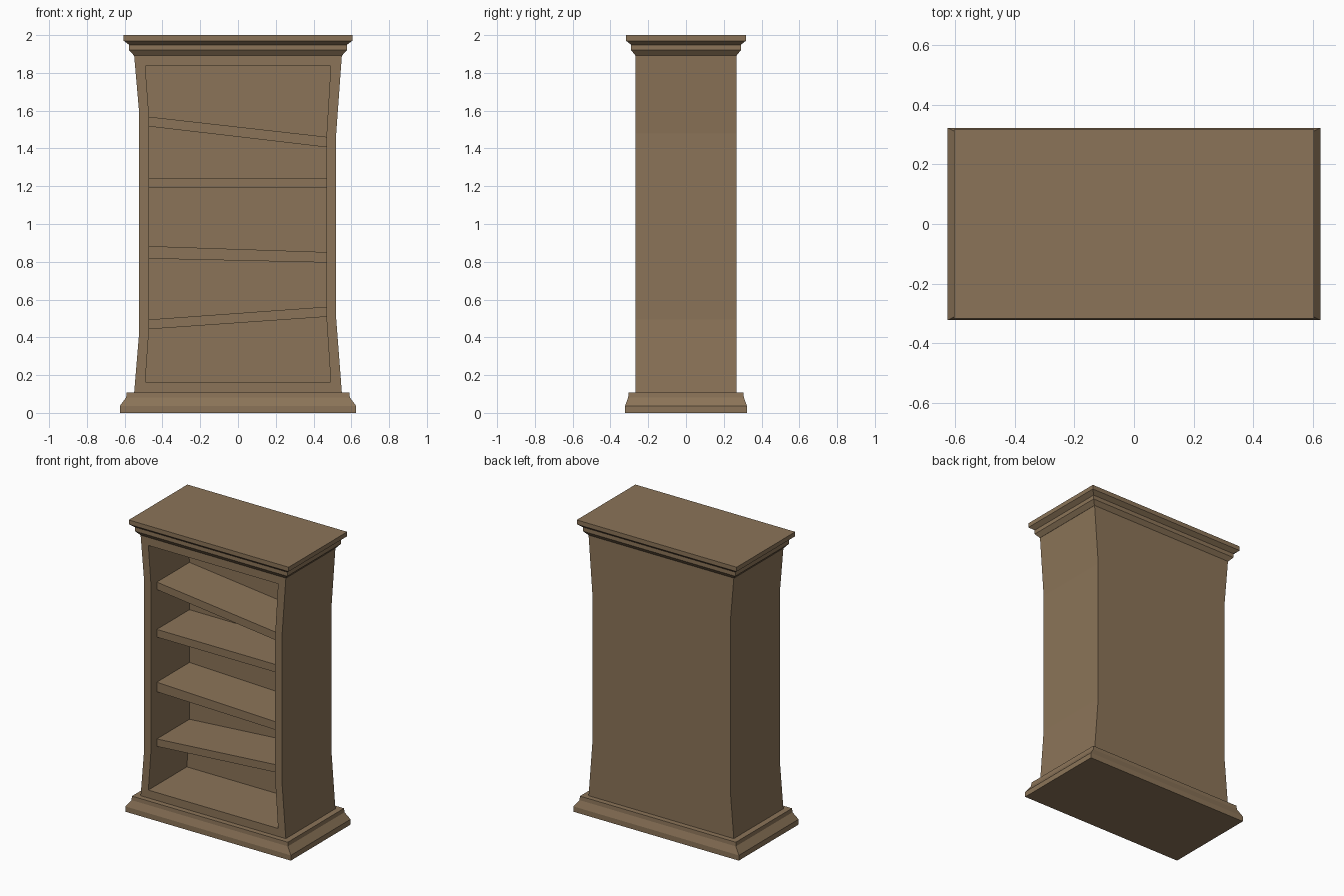
import bpy, bmesh

if "Cube" in bpy.data.objects:
    bpy.data.objects.remove(bpy.data.objects["Cube"])

wood = bpy.data.materials.new("brown_wood")
wood.diffuse_color = (0.26, 0.175, 0.098, 1)
wood.use_nodes = True
wood.node_tree.nodes["Principled BSDF"].inputs["Base Color"].default_value = wood.diffuse_color


def finish(bm, name):
    bmesh.ops.recalc_face_normals(bm, faces=bm.faces)
    mesh = bpy.data.meshes.new(name)
    bm.to_mesh(mesh)
    bm.free()
    mesh.materials.append(wood)
    ob = bpy.data.objects.new(name, mesh)
    bpy.context.collection.objects.link(ob)
    return ob


def bridge(bm, a, b):
    n = len(a)
    for i in range(n):
        j = (i + 1) % n
        bm.faces.new((a[i], a[j], b[j], b[i]))


def moulding(name, profile):
    """Stack of rectangles: (half width, half depth, height)."""
    bm = bmesh.new()
    rings = [[bm.verts.new((sx * x, sy * y, z))
              for sx, sy in ((-1, -1), (1, -1), (1, 1), (-1, 1))]
             for x, y, z in profile]
    for a, b in zip(rings, rings[1:]):
        bridge(bm, a, b)
    bm.faces.new(rings[0])
    bm.faces.new(rings[-1])
    return finish(bm, name)


# stepped plinth and cornice
moulding("plinth", [(0.626, 0.323, 0), (0.626, 0.323, 0.036),
                    (0.592, 0.306, 0.082), (0.590, 0.304, 0.109)])
moulding("cornice", [(0.551, 0.268, 1.892), (0.576, 0.290, 1.920),
                     (0.576, 0.290, 1.948), (0.605, 0.317, 1.970),
                     (0.605, 0.317, 2.0)])

# waisted case with a recessed front opening
FRONT, BACK, INNER_BACK = -0.268, 0.268, 0.148
outer = [(-0.55, 0.105), (0.55, 0.105), (0.52, 0.495), (0.52, 1.48),
         (0.55, 1.895), (-0.55, 1.895), (-0.523, 1.585), (-0.523, 0.428)]
inner = [(-0.491, 0.163), (0.491, 0.163), (0.468, 0.51), (0.468, 1.46),
         (0.491, 1.837), (-0.491, 1.837), (-0.471, 1.568), (-0.471, 0.443)]
bm = bmesh.new()


def loop(points, y):
    return [bm.verts.new((x, y, z)) for x, z in points]


back = loop(outer, BACK)
front = loop(outer, FRONT)
lip = loop(inner, FRONT)
deep = loop(inner, INNER_BACK)
bridge(bm, back, front)
bridge(bm, front, lip)
bridge(bm, lip, deep)
bm.faces.new(back)
bm.faces.new(deep)
finish(bm, "case")

# crooked shelves: left bottom, left top, right bottom, right top heights
shelves = [(0.443, 0.494, 0.509, 0.562), (0.817, 0.883, 0.796, 0.851),
           (1.191, 1.244, 1.191, 1.244), (1.517, 1.568, 1.406, 1.461)]
for k, (lb, lt, rb, rt) in enumerate(shelves, 1):
    bm = bmesh.new()
    pts = [(-0.474, lb), (0.471, rb), (0.471, rt), (-0.474, lt)]
    a = loop(pts, -0.205)
    b = loop(pts, INNER_BACK + 0.005)
    bridge(bm, a, b)
    bm.faces.new(a)
    bm.faces.new(b)
    finish(bm, f"shelf_{k}")
